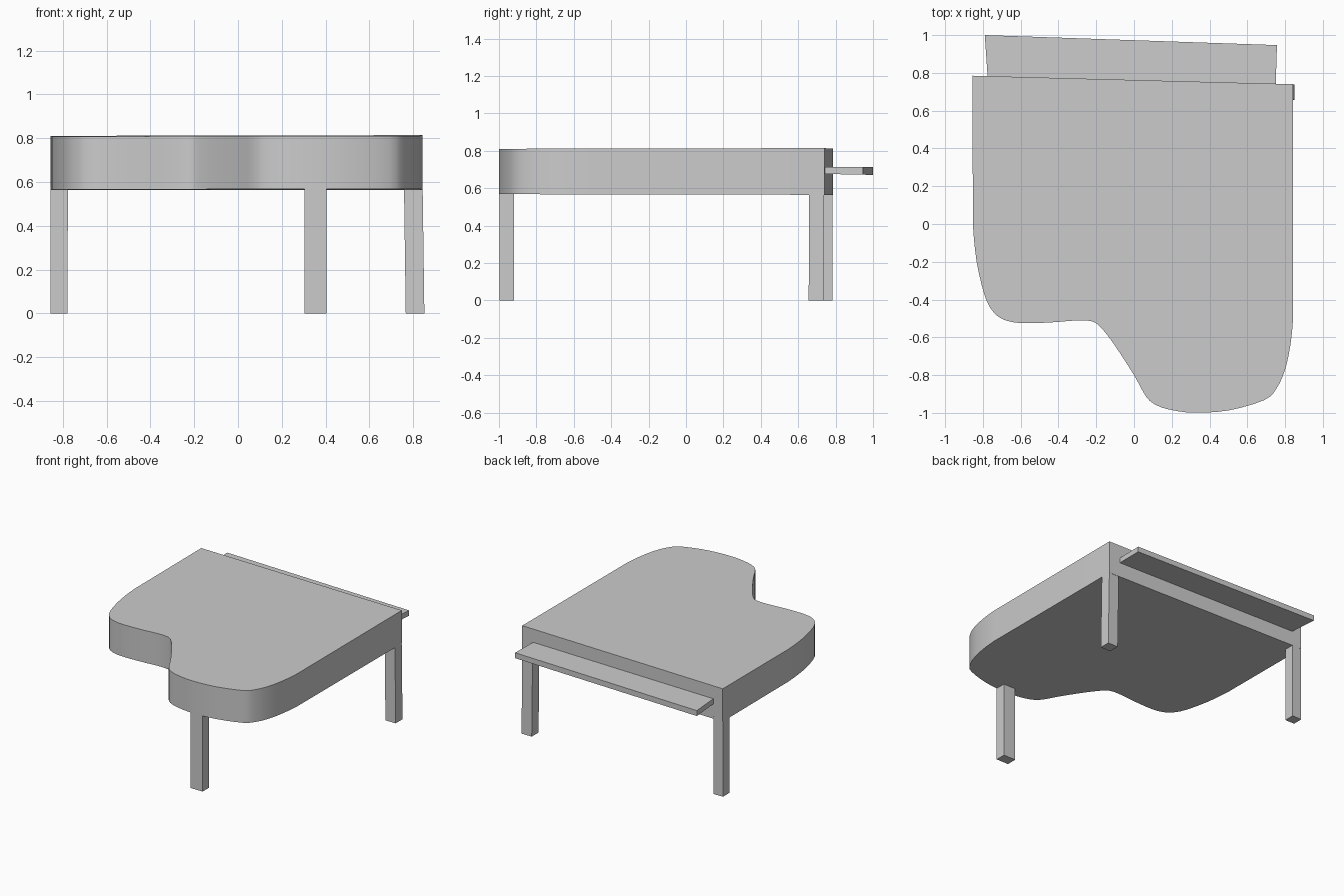
import bpy, bmesh, math
from mathutils import Vector

if "Cube" in bpy.data.objects:
    bpy.data.objects.remove(bpy.data.objects["Cube"])


def prism(name, outline, bottom, top, shift=(0, 0), smooth=False):
    """Extrude an outline upward; bottom and top are functions giving z at (x, y)."""
    bm = bmesh.new()
    lower = [bm.verts.new((x + shift[0], y + shift[1], bottom(x, y))) for x, y in outline]
    upper = [bm.verts.new((x, y, top(x, y))) for x, y in outline]
    bm.faces.new(lower)
    bm.faces.new(upper)
    n = len(outline)
    for i in range(n):
        j = (i + 1) % n
        bm.faces.new((lower[i], lower[j], upper[j], upper[i]))
    bmesh.ops.recalc_face_normals(bm, faces=bm.faces)
    mesh = bpy.data.meshes.new(name)
    bm.to_mesh(mesh)
    bm.free()
    obj = bpy.data.objects.new(name, mesh)
    bpy.context.collection.objects.link(obj)
    if smooth:
        bpy.ops.object.select_all(action='DESELECT')
        obj.select_set(True)
        bpy.context.view_layer.objects.active = obj
        bpy.ops.object.shade_smooth_by_angle(angle=math.radians(35))
    return obj


def smooth_path(points, steps=3):
    """Catmull-Rom curve through the inner points."""
    p = [Vector(q) for q in points]
    out = []
    for a, b, c, d in zip(p, p[1:], p[2:], p[3:]):
        for s in range(steps):
            t = s / steps
            out.append(0.5 * (2 * b + (c - a) * t + (2 * a - 5 * b + 4 * c - d) * t * t
                              + (3 * b - a - 3 * c + d) * t ** 3))
    out.append(p[-2])
    return [tuple(q) for q in out]


# Curved case: straight keyboard edge and sides, S-shaped tail
curve = smooth_path([
    (-0.853, 0.15), (-0.853, 0.0), (-0.833, -0.2), (-0.79, -0.38), (-0.745, -0.465),
    (-0.685, -0.508), (-0.59, -0.525), (-0.44, -0.521), (-0.31, -0.511), (-0.225, -0.515),
    (-0.175, -0.548), (-0.1, -0.645), (0.0, -0.8), (0.065, -0.915), (0.12, -0.96),
    (0.2, -0.985), (0.32, -0.999), (0.5, -0.987), (0.69, -0.932), (0.755, -0.87),
    (0.8, -0.77), (0.828, -0.64), (0.842, -0.5), (0.843, -0.35)])
prism("piano_case", [(-0.855, 0.785)] + curve + [(0.843, 0.74)],
      lambda x, y: 0.566 - 0.002 * y,
      lambda x, y: 0.811 + 0.002 * x + 0.002 * y, smooth=True)

# Key shelf
prism("key_shelf", [(-0.79, 1.0), (-0.774, 0.765), (0.75, 0.725), (0.757, 0.947)],
      lambda x, y: 0.675 - 0.02 * (y - 0.8), lambda x, y: 0.714 - 0.01 * (y - 0.8))

# Three legs: two under the keyboard edge, one under the tail
legs = {
    "left_leg": (-0.855, -0.777, 0.706, 0.784, -0.001, 0),
    "right_leg": (0.758, 0.843, 0.658, 0.739, 0.008, -0.002),
    "tail_leg": (0.304, 0.405, -0.998, -0.92, 0, 0),
}
for name, (x0, x1, y0, y1, dx, dy) in legs.items():
    prism(name, [(x0, y0), (x1, y0), (x1, y1), (x0, y1)],
          lambda x, y: 0.0, lambda x, y: 0.58, shift=(dx, dy))
